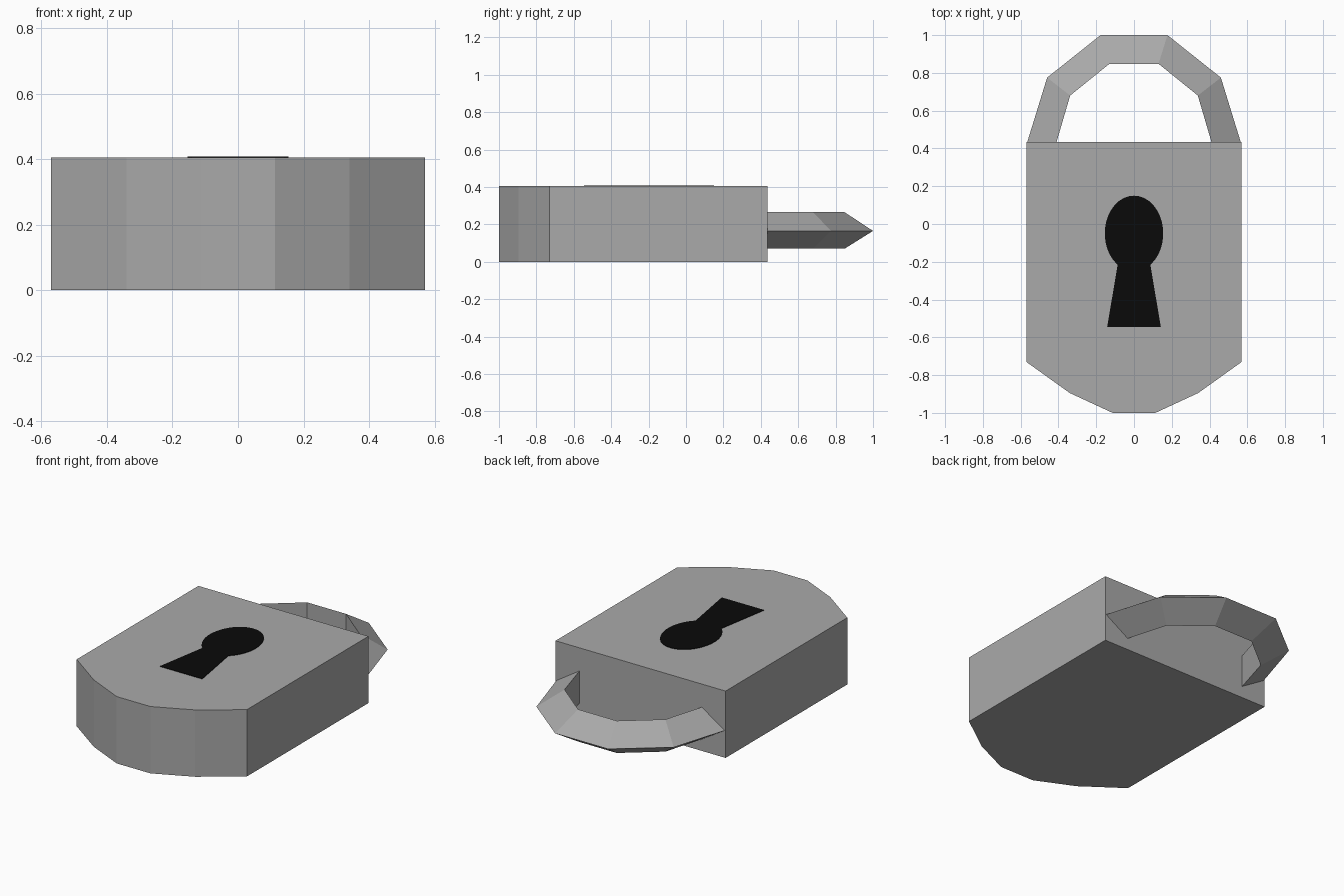
import bpy, bmesh, math

if "Cube" in bpy.data.objects:
    bpy.data.objects.remove(bpy.data.objects["Cube"])


def material(name, rgb):
    m = bpy.data.materials.new(name)
    m.diffuse_color = (*rgb, 1)
    m.use_nodes = True
    m.node_tree.nodes["Principled BSDF"].inputs["Base Color"].default_value = m.diffuse_color
    return m


def make_object(name, bm, mat):
    bmesh.ops.recalc_face_normals(bm, faces=bm.faces)
    me = bpy.data.meshes.new(name)
    bm.to_mesh(me)
    bm.free()
    me.materials.append(mat)
    ob = bpy.data.objects.new(name, me)
    bpy.context.collection.objects.link(ob)
    return ob


def prism(name, outline, z0, z1, mat):
    bm = bmesh.new()
    face = bm.faces.new([bm.verts.new((x, y, z0)) for x, y in outline])
    ext = bmesh.ops.extrude_face_region(bm, geom=[face], use_keep_orig=True)
    for v in ext["geom"]:
        if isinstance(v, bmesh.types.BMVert):
            v.co.z = z1
    return make_object(name, bm, mat)


def mirrored(half):
    return half + [(-x, y) for x, y in reversed(half)]


steel = material("grey metal", (0.4, 0.4, 0.4))
black = material("keyhole black", (0.003, 0.003, 0.003))
H = 0.405

# Lock body: flat top edge, faceted round lower edge
body = mirrored([(0.57, 0.435), (0.57, -0.73), (0.34, -0.895), (0.113, -1.0)])
prism("lock_body", body, 0, H, steel)

# Keyhole: oval head running into a flared slot
a0 = math.radians(-56)
head = [(0.155 * math.cos(a), -0.05 + 0.2 * math.sin(a))
        for a in (a0 + (math.pi / 2 - a0) * i / 14 for i in range(14))]
right = [(0.142, -0.545)] + head
keyhole = right + [(0, 0.15)] + [(-x, y) for x, y in reversed(right)]
prism("keyhole", keyhole, H - 0.003, H + 0.003, black)

# Shackle: three-sided bar, sharp edge outward, flat face inward
outer = mirrored([(0.565, 0.434), (0.46, 0.775), (0.177, 1.0)])
inner = mirrored([(0.41, 0.434), (0.338, 0.68), (0.13, 0.848)])
bm = bmesh.new()
rings = [[bm.verts.new((*o, 0.165)), bm.verts.new((*i, 0.265)), bm.verts.new((*i, 0.07))]
         for o, i in zip(outer, inner)]
for r, s in zip(rings, rings[1:]):
    for k in range(3):
        n = (k + 1) % 3
        bm.faces.new((r[k], r[n], s[n], s[k]))
bm.faces.new(rings[0])
bm.faces.new(rings[-1])
make_object("shackle", bm, steel)
